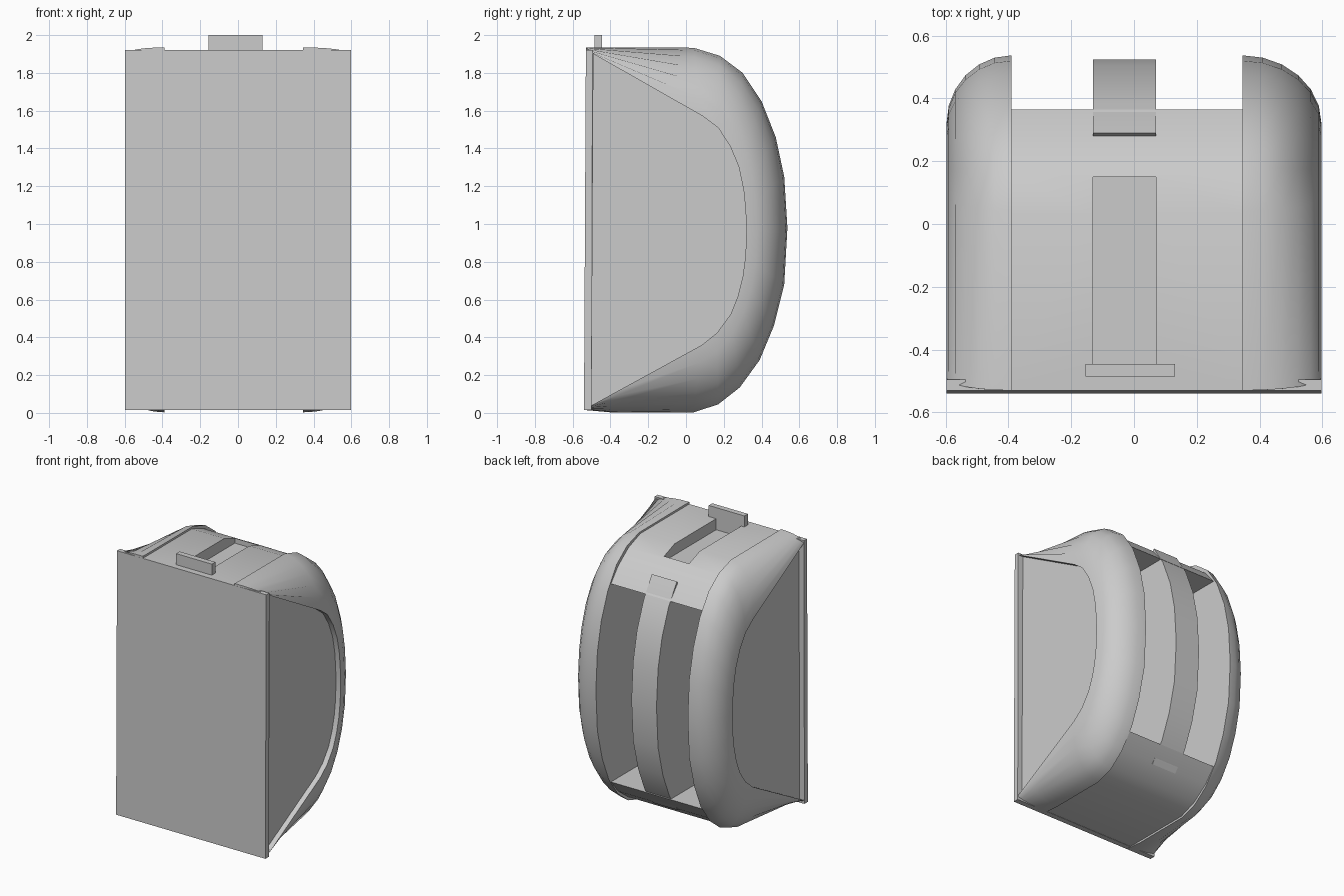
import bpy, bmesh, math

if "Cube" in bpy.data.objects:
    bpy.data.objects.remove(bpy.data.objects["Cube"])


def finish(name, bm, smooth=None):
    bmesh.ops.recalc_face_normals(bm, faces=bm.faces)
    me = bpy.data.meshes.new(name)
    bm.to_mesh(me)
    bm.free()
    ob = bpy.data.objects.new(name, me)
    bpy.context.collection.objects.link(ob)
    if smooth:
        bpy.ops.object.select_all(action='DESELECT')
        ob.select_set(True)
        bpy.context.view_layer.objects.active = ob
        bpy.ops.object.shade_smooth_by_angle(angle=math.radians(smooth))
    return ob


def loft(name, rings, smooth=None):
    """Rings are (x, [(y, z), ...]); bridge them in order and cap both ends."""
    bm = bmesh.new()
    loops = [[bm.verts.new((x, y, z)) for y, z in pts] for x, pts in rings]
    for a, b in zip(loops, loops[1:]):
        n = len(a)
        for i in range(n):
            j = (i + 1) % n
            bm.faces.new((a[i], a[j], b[j], b[i]))
    bm.faces.new(loops[0])
    bm.faces.new(loops[-1])
    return finish(name, bm, smooth)


def extrude(name, pts, x0, x1, smooth=None):
    return loft(name, [(x0, pts), (x1, pts)], smooth)


def box(name, x0, x1, y0, y1, z0, z1):
    return extrude(name, [(y0, z0), (y1, z0), (y1, z1), (y0, z1)], x0, x1)


# Side silhouettes: full outline and the smaller recessed panel outline
outer = [(-.53, 1.935), (.04, 1.933), (.18, 1.89), (.30, 1.80), (.40, 1.65),
         (.475, 1.46), (.52, 1.25), (.537, .98), (.52, .68), (.465, .46),
         (.39, .28), (.285, .135), (.17, .045), (.04, .003), (-.4, .003), (-.535, .015)]
inner = [(-.49, 1.90), (.09, 1.57), (.17, 1.51), (.235, 1.41), (.28, 1.30),
         (.305, 1.18), (.315, 1.08), (.32, .97), (.315, .83), (.30, .72),
         (.275, .62), (.235, .52), (.165, .425), (.085, .36), (-.35, .122), (-.50, .04)]

# Rounded side shells with a recessed outer panel
for name, xi, xo in (("left_shell", -.39, -.597), ("right_shell", .345, .597)):
    rings = []
    for k in range(7):
        a = math.pi / 2 * k / 6
        t = 1 - math.cos(a)
        rings.append((xi + (xo - xi) * math.sin(a),
                      [(p[0] + (q[0] - p[0]) * t, p[1] + (q[1] - p[1]) * t)
                       for p, q in zip(outer, inner)]))
    rings.append((xo - math.copysign(.037, xo), inner))
    loft(name, rings, 40)

# Flat front plate, leaning back slightly
extrude("front_plate", [(-.54, .015), (-.50, .015), (-.495, 1.92), (-.53, 1.92)], -.597, .597)

# Upper and lower middle covers, leaving an open bay between them
cover = [(-.51, 1.92), (.03, 1.92), (.165, 1.87), (.28, 1.785), (.365, 1.685), (-.51, 1.685)]
top_cover = extrude("top_cover", cover, -.39, .345, 30)
extrude("bottom_cover", [(y, 1.937 - z) for y, z in cover], -.39, .345, 30)

# Groove in the top cover
cutter = box("groove_cutter", -.13, .07, -.445, .15, 1.84, 2.1)
cutter.hide_render = True
cutter.hide_viewport = True
mod = top_cover.modifiers.new("groove", 'BOOLEAN')
mod.object = cutter
mod.operation = 'DIFFERENCE'
mod.solver = 'EXACT'

# Curved back strap with a web reaching into the bay
arc = [(.29, 1.80), (.385, 1.65), (.46, 1.46), (.505, 1.25), (.523, .98),
       (.505, .68), (.45, .46), (.375, .28), (.275, .14)]
extrude("back_strap", [(.265, 1.76)] + arc + [(.25, .18), (-.50, .30), (-.50, 1.66)],
        -.13, .07, 30)

# Upright clip on the top
box("top_clip", -.155, .13, -.485, -.445, 1.90, 2.0)
